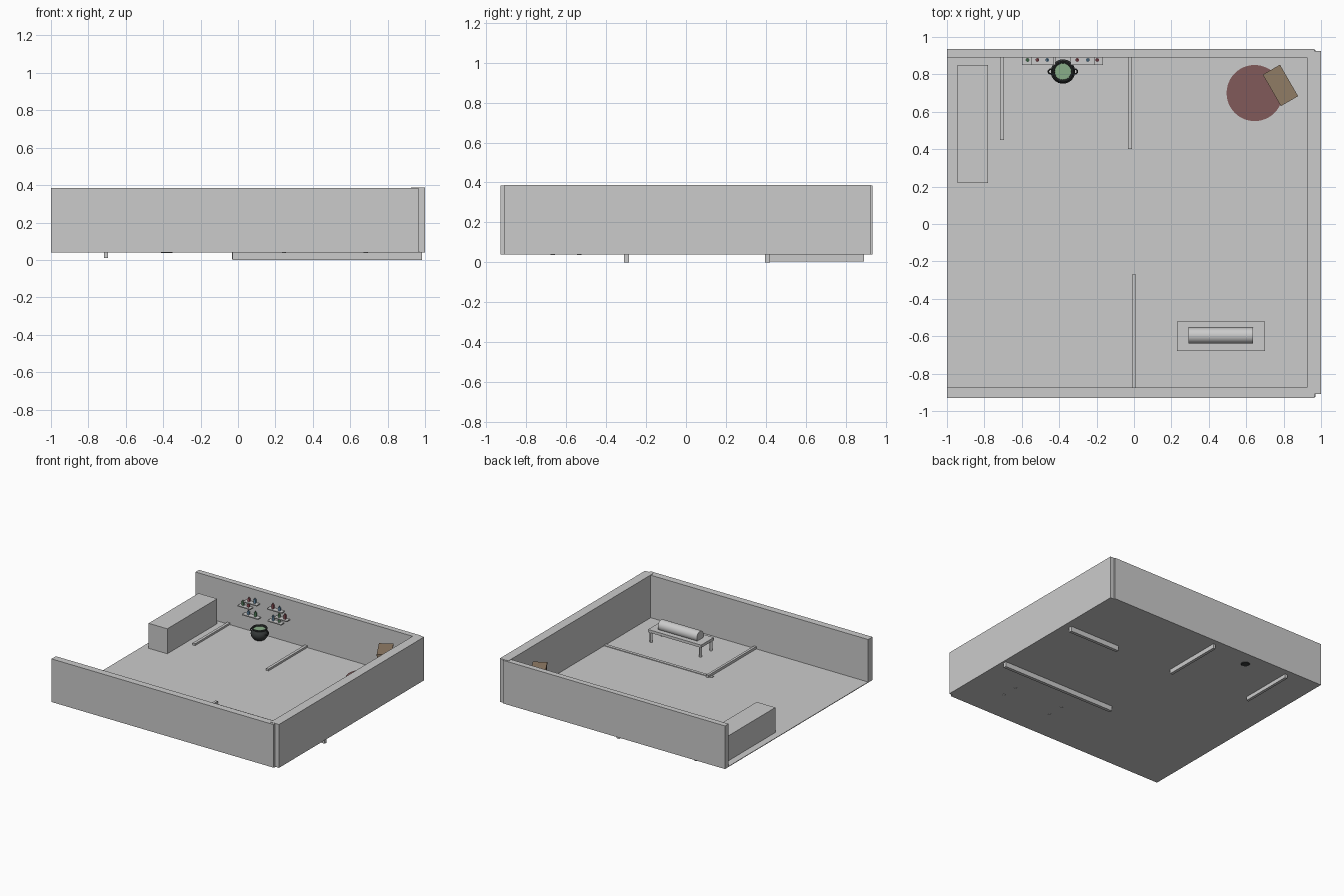
import bpy, math
from mathutils import Matrix

if "Cube" in bpy.data.objects:
    bpy.data.objects.remove(bpy.data.objects["Cube"])


def mat(name, r, g, b):
    m = bpy.data.materials.new(name)
    m.diffuse_color = (r, g, b, 1)
    m.use_nodes = True
    m.node_tree.nodes["Principled BSDF"].inputs["Base Color"].default_value = m.diffuse_color
    return m


wood = mat("wood", 0.28, 0.2, 0.13)
pink = mat("rug_red", 0.22, 0.1, 0.1)
iron = mat("iron", 0.04, 0.045, 0.045)
brew = mat("brew_green", 0.25, 0.42, 0.25)
glass = [mat("glass_red", 0.35, 0.1, 0.12), mat("glass_green", 0.12, 0.3, 0.15),
         mat("glass_blue", 0.15, 0.3, 0.45)]


def finish(name, m=None, smooth=False):
    o = bpy.context.object
    o.name = name
    if m:
        o.data.materials.append(m)
    if smooth:
        bpy.ops.object.shade_smooth_by_angle()
    return o


def box(name, x0, x1, y0, y1, z0, z1, m=None):
    bpy.ops.mesh.primitive_cube_add(size=1)
    o = finish(name, m)
    o.data.transform(Matrix.Translation(((x0+x1)/2, (y0+y1)/2, (z0+z1)/2))
                     @ Matrix.Diagonal((x1-x0, y1-y0, z1-z0, 1)))
    return o


def cyl(name, x, y, z0, z1, r, m=None, n=24):
    bpy.ops.mesh.primitive_cylinder_add(vertices=n, radius=r, depth=z1-z0,
                                        location=(x, y, (z0+z1)/2))
    return finish(name, m, True)


def torus(name, loc, R, r, m, rot=(0, 0, 0)):
    bpy.ops.mesh.primitive_torus_add(location=loc, rotation=rot, major_radius=R,
                                     minor_radius=r, major_segments=28, minor_segments=10)
    return finish(name, m, True)


# Room shell, open on the left
F = 0.045
box("floor", -1, 0.97, -0.925, 0.93, 0.04, F)
box("front_wall", -1, 0.965, -0.93, -0.875, 0.04, 0.385)
box("back_wall", -1, 0.965, 0.89, 0.935, 0.04, 0.385)
box("right_wall", 0.925, 1, -0.91, 0.925, 0.04, 0.387)

# Strips set into the floor, most of them sticking out below
box("left_partition", -0.717, -0.695, 0.45, 0.89, 0.01, 0.06)
box("back_partition", -0.033, -0.01, 0.40, 0.89, 0.005, 0.06)
box("front_partition", -0.01, 0.01, -0.88, -0.27, 0.042, 0.065)
box("cross_partition", -0.03, 0.985, -0.31, -0.285, 0.0, 0.05)
box("short_partition", 0.5, 0.95, 0.395, 0.42, 0.0, 0.044)

# Long block against the back left
box("storage_block", -0.945, -0.78, 0.22, 0.85, F, 0.245)

# Bench with a rolled bundle
box("bench_top", 0.23, 0.70, -0.68, -0.52, 0.125, 0.147)
for x in (0.245, 0.683):
    for y in (-0.667, -0.535):
        cyl("bench_leg", x, y, 0.036, 0.126, 0.011, n=12)
bpy.ops.mesh.primitive_cylinder_add(vertices=32, radius=0.043, depth=0.345,
                                    location=(0.465, -0.597, 0.17), rotation=(0, math.pi/2, 0))
finish("bench_roll", None, True)

# Round rug and angled cabinet
cyl("rug", 0.645, 0.70, 0.042, 0.05, 0.15, pink, 48)
parts = [box("cabinet_body", -0.09, 0.09, -0.048, 0.048, F, 0.29, wood),
         box("cabinet_top", -0.097, 0.097, -0.053, 0.053, 0.288, 0.302, wood),
         box("cabinet_base", -0.097, 0.097, -0.053, 0.053, F, 0.06, wood)]
for s in (-1, 1):
    parts.append(box("cabinet_door", s*0.045-0.041, s*0.045+0.041, -0.052, -0.047, 0.065, 0.283, wood))
for o in parts:
    o.matrix_world = Matrix.Translation((0.783, 0.741, 0)) @ Matrix.Rotation(math.radians(-60), 4, 'Z')

# Cauldron: lathed profile with rim, handles and brew
px, py = -0.38, 0.815
prof = [(0, 0.036), (0.028, 0.036), (0.045, 0.05), (0.06, 0.07), (0.065, 0.088), (0.061, 0.107),
        (0.05, 0.122), (0.052, 0.132), (0.045, 0.132), (0.043, 0.118), (0.043, 0.11)]
N = 32
verts = [(px + r*math.cos(a), py + r*math.sin(a), z) for r, z in prof
         for a in [2*math.pi*i/N for i in range(N)]]
faces = [(j*N+i, j*N+(i+1) % N, (j+1)*N+(i+1) % N, (j+1)*N+i)
         for j in range(len(prof)-1) for i in range(N)]
me = bpy.data.meshes.new("cauldron")
me.from_pydata(verts, [], faces)
me.validate()
pot = bpy.data.objects.new("cauldron", me)
bpy.context.collection.objects.link(pot)
bpy.ops.object.select_all(action='DESELECT')
bpy.context.view_layer.objects.active = pot
pot.select_set(True)
finish("cauldron", iron, True)
torus("cauldron_rim", (px, py, 0.13), 0.052, 0.006, iron)
cyl("brew", px, py, 0.105, 0.124, 0.045, brew, 32)
for s in (-1, 1):
    torus("cauldron_handle", (px+s*0.062, py, 0.105), 0.016, 0.004, iron, (math.radians(35), 0, 0))

# Staggered wall shelves with bottles: x start, x end, height
shelves = [(-0.55, -0.43, 0.285), (-0.60, -0.49, 0.24), (-0.56, -0.42, 0.18),
           (-0.34, -0.21, 0.285), (-0.28, -0.165, 0.23), (-0.335, -0.215, 0.19)]
for i, (a, b, z) in enumerate(shelves):
    box("shelf", a, b, 0.85, 0.893, z-0.008, z)
    for k, t in enumerate((0.28, 0.72)):
        x, h = a + (b-a)*t, 0.022 + 0.008*((i+k) % 2)
        m = glass[(i + 2*k) % 3]
        cyl("bottle", x, 0.877, z, z+h, 0.01, m, 12)
        cyl("bottle_neck", x, 0.877, z+h, z+h+0.01, 0.005, m, 10)
